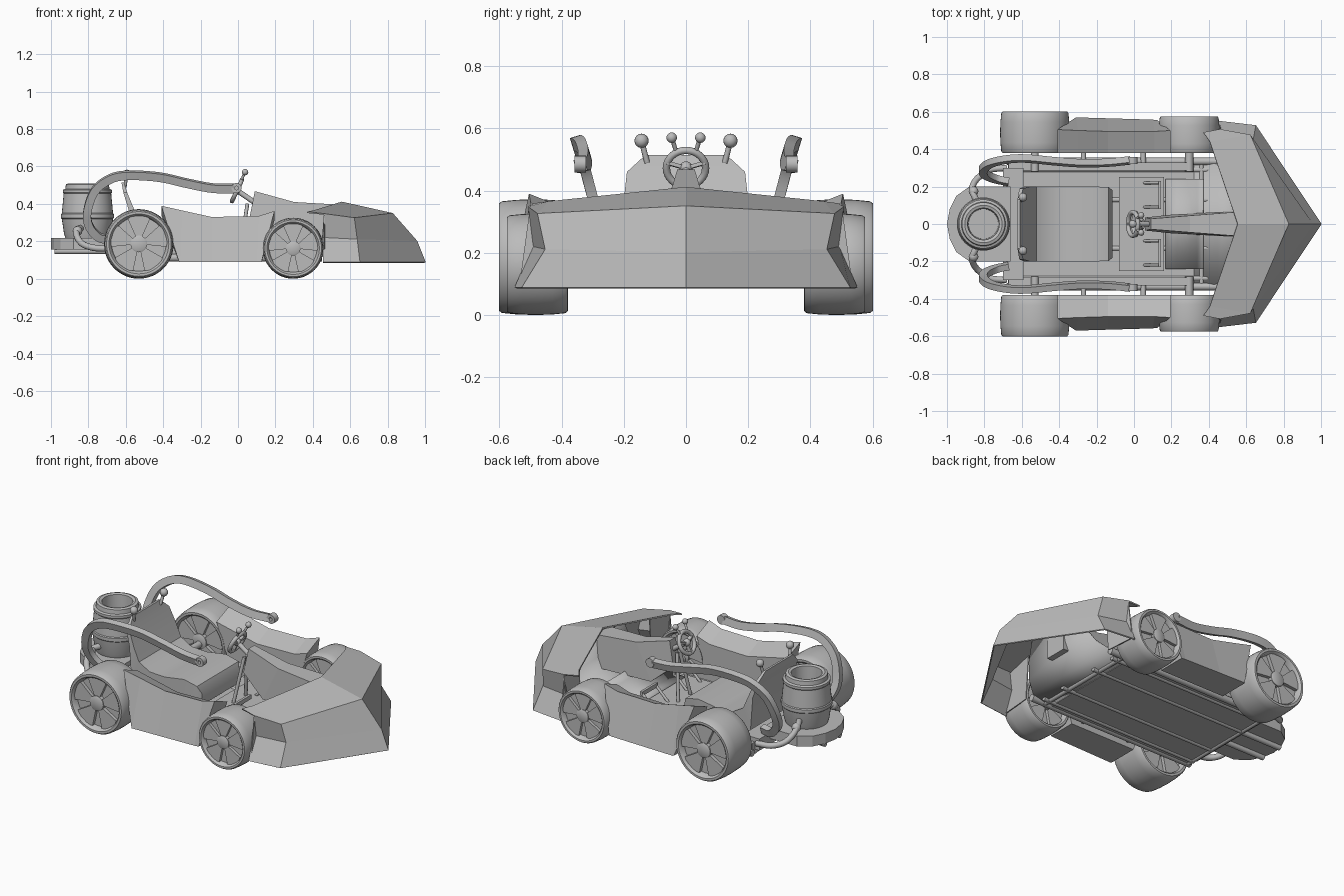
import bpy, bmesh, math
from mathutils import Vector, Matrix

if "Cube" in bpy.data.objects:
    bpy.data.objects.remove(bpy.data.objects["Cube"])

mat = bpy.data.materials.new("plain grey")
mat.diffuse_color = (0.5, 0.5, 0.5, 1)
mat.use_nodes = True
mat.node_tree.nodes["Principled BSDF"].inputs["Base Color"].default_value = mat.diffuse_color


def make(name, verts, faces, smooth=False, matrix=None):
    me = bpy.data.meshes.new(name)
    me.from_pydata([tuple(v) for v in verts], [], faces)
    if matrix:
        me.transform(matrix)
    bm = bmesh.new()
    bm.from_mesh(me)
    bmesh.ops.remove_doubles(bm, verts=bm.verts, dist=1e-5)
    bmesh.ops.recalc_face_normals(bm, faces=bm.faces)
    bm.to_mesh(me)
    bm.free()
    me.materials.append(mat)
    ob = bpy.data.objects.new(name, me)
    bpy.context.collection.objects.link(ob)
    if smooth:
        bpy.ops.object.select_all(action='DESELECT')
        ob.select_set(True)
        bpy.context.view_layer.objects.active = ob
        bpy.ops.object.shade_smooth_by_angle(angle=math.radians(35))
    return ob


def loft(name, rings, smooth=False, closed=True, cap=True, matrix=None):
    n = len(rings[0])
    verts = [p for r in rings for p in r]
    faces = []
    for i in range(len(rings) - 1):
        for j in range(n if closed else n - 1):
            k = (j + 1) % n
            faces.append((i*n + j, i*n + k, (i+1)*n + k, (i+1)*n + j))
    if closed and cap:
        faces += [tuple(range(n)), tuple(range((len(rings)-1)*n, len(rings)*n))]
    return make(name, verts, faces, smooth, matrix)


def lathe(name, prof, matrix, segs=40):
    # prof holds (radius, height) pairs
    rings = [[(max(r, 1e-4)*math.cos(a), max(r, 1e-4)*math.sin(a), h)
              for a in [2*math.pi*i/segs for i in range(segs)]] for r, h in prof]
    return loft(name, rings, True, matrix=matrix)


def smooth_path(pts, steps=6):
    p = [Vector(q) for q in pts]
    p = [2*p[0] - p[1]] + p + [2*p[-1] - p[-2]]
    out = []
    for i in range(1, len(p) - 2):
        a, b, c, d = p[i-1:i+3]
        for k in range(steps):
            t = k/steps
            out.append(0.5*(2*b + (c-a)*t + (2*a-5*b+4*c-d)*t*t + (3*b-a-3*c+d)*t**3))
    return out + [p[-2]]


def sweep(name, pts, section, ref=(0, 1, 0), curve=True):
    path = smooth_path(pts) if curve else [Vector(q) for q in pts]
    rings = []
    for i, q in enumerate(path):
        t = (path[min(i+1, len(path)-1)] - path[max(i-1, 0)]).normalized()
        n = t.cross(Vector(ref)).normalized()
        b = t.cross(n)
        rings.append([q + n*u + b*v for u, v in section])
    return loft(name, rings, True)


def circle(r, n=12):
    return [(r*math.cos(2*math.pi*i/n), r*math.sin(2*math.pi*i/n)) for i in range(n)]


def rect(w, h):
    return [(-w/2, -h/2), (w/2, -h/2), (w/2, h/2), (-w/2, h/2)]


def box(name, x0, x1, y0, y1, z0, z1):
    return loft(name, [[(x, y0, z0), (x, y1, z0), (x, y1, z1), (x, y0, z1)] for x in (x0, x1)])


def slab(name, outline, z0, z1):
    return loft(name, [[(x, y, z) for x, y in outline] for z in (z0, z1)])


def ball(name, c, r):
    lathe(name, [(r*math.sin(a), -r*math.cos(a)) for a in [math.pi*i/8 for i in range(9)]],
          Matrix.Translation(c), 16)


def thicken(ob, t):
    m = ob.modifiers.new("thickness", 'SOLIDIFY')
    m.thickness, m.offset = t, 0


# wheels: crowned tyre, recessed rim, five broad spokes and hub on each face
def wheel(name, x, y, R, w):
    half = [(0, .34), (.78, .34), (.82, .47), (.86, .5), (.93, .5), (.965, .46), (.99, .25), (1, 0)]
    prof = [(r*R, h*w) for r, h in half] + [(r*R, -h*w) for r, h in half[-2::-1]]
    base = Matrix.Translation((x, y, R)) @ Matrix.Rotation(math.pi/2, 4, 'X')
    lathe(name, prof, base, 48)
    for s in (1, -1):
        lathe(name + "_hub", [(0, .3*w*s), (.24*R, .3*w*s), (.24*R, .45*w*s), (.2*R, .47*w*s), (0, .47*w*s)], base, 24)
        for i in range(5):
            m = base @ Matrix.Rotation(math.pi/2 + i*2*math.pi/5, 4, 'Z')
            loft(name + "_spoke", [[(r*R, -d*R, .33*w*s), (r*R, d*R, .33*w*s), (r*R, d*R, .43*w*s),
                                    (r*R, -d*R, .43*w*s)] for r, d in ((.18, .08), (.72, .32), (.8, .2))], matrix=m)


for s in (1, -1):
    wheel("rear_wheel", -.53, s*.49, .186, .222)
    wheel("front_wheel", .295, s*.478, .163, .195)
    sweep("rear_axle", [(-.53, s*.28, .17), (-.53, s*.42, .17)], circle(.02), (0, 0, 1), False)
    sweep("front_axle", [(.295, s*.28, .145), (.295, s*.42, .145)], circle(.022), (0, 0, 1), False)

# nose shell: four rows from rear top edge to bottom lip
rows = [[(.37, .49, .355), (.405, .44, .362), (.554, 0, .408)],
        [(.46, .505, .345), (.62, .475, .324), (.825, 0, .348)],
        [(.45, .49, .22), (.635, .45, .21), (.955, 0, .2)],
        [(.455, .548, .087), (.65, .525, .087), (1, 0, .087)]]
nose = loft("nose_shell", [r + [(x, -y, z) for x, y, z in r[-2::-1]] for r in rows], closed=False)
thicken(nose, .008)

# bulkheads behind the front wheels
for s in (1, -1):
    thicken(loft("nose_bulkhead", [[(x, s*y, .1), (x, s*y*.94, b)] for x, y, b in
                 ((.46, .535, .335), (.475, .35, .362))], closed=False), .006)

# footwell sheet curving up under the nose
thicken(loft("footwell", [[(x, -y, z), (x, y, z)] for x, y, z in
             ((.28, .33, .107), (.38, .33, .11), (.45, .32, .13), (.51, .28, .18),
              (.545, .24, .26), (.555, .2, .37))], True, closed=False), .01)

# steering fin running from the wheel to the nose
loft("centre_fin", [[(x - dx, -b, zb), (x, -w, z), (x, w, z), (x - dx, b, zb)] for x, dx, w, b, z, zb in
     ((.09, .03, .028, .035, .468, .32), (.3, .1, .045, .05, .41, .2), (.56, 0, .065, .07, .395, .2))])

# side pods: outer wall spreads downwards, top falls gently towards the cockpit
pod = [(-.41, -.315, .39, .505, .565), (-.3, -.31, .365, .5, .57), (-.14, -.14, .33, .495, .565),
       (.11, .1, .335, .495, .558), (.195, .125, .362, .5, .555)]
for s in (1, -1):
    loft("side_pod", [[(xt, s*yt, z), (xb, s*yo, .088), (xb, s*.38, .088), (xt, s*.38, z - .05)]
                      for xt, xb, z, yt, yo in pod])
    for x in (-.27, .05):
        sweep("pod_strut", [(x, s*.3, .13), (x, s*.4, .13)], circle(.014), (0, 0, 1), False)

# chassis floor and rails
slab("floor", [(-.67, -.33), (.32, -.33), (.32, .33), (-.67, .33)], .1, .114)
for s in (1, -1):
    sweep("side_rail", [(-.68, s*.335, .112), (.45, s*.335, .112)], circle(.02), curve=False)
    for y in (.13, .29):
        sweep("under_rail", [(-.67, s*y, .106), (.4, s*y, .106)], circle(.014), curve=False)
    box("inner_sill", -.67, .3, s*.285, s*.33, .11, .165)
for x in (-.66, .36):
    sweep("cross_tube", [(x, -.33, .106), (x, .33, .106)], circle(.014), (0, 0, 1), False)
box("rear_deck", -.7, -.59, -.3, .3, .12, .19)
box("foot_tray", -.08, .16, -.25, .25, .114, .135)
foot = loft("foot_rest", [[(x, -.24, z), (x, .24, z)] for x, z in
            ((.17, .12), (.23, .125), (.29, .145), (.34, .185), (.37, .22))], True, closed=False)
thicken(foot, .01)

# pedals on legs
for s in (1, -1):
    box("pedal", .13, .145, s*.08, s*.23, .2, .225)
    for y in (.09, .22):
        sweep("pedal_leg", [(.05, s*y, .125), (.137, s*y, .21)], circle(.008), curve=False)

# seat: raised cushion and thin leaning back in one
seat = [(-.115, .13, -.115, .2, .18), (-.15, .12, -.135, .245, .198), (-.24, .12, -.22, .265, .2),
        (-.35, .12, -.35, .245, .2), (-.46, .12, -.45, .25, .2), (-.57, .17, -.52, .29, .2),
        (-.585, .37, -.555, .37, .2), (-.613, .46, -.592, .46, .19), (-.623, .515, -.61, .515, .13)]
loft("seat", [[(xb, -w, zb), (xb, w, zb), (xt, w, zt), (xt, -w, zt)] for xb, zb, xt, zt, w in seat], True)
for s in (1, -1):
    sweep("seat_post", [(-.605, s*.125, .49), (-.594, s*.143, .56)], circle(.009), curve=False)
    ball("seat_knob", (-.594, s*.143, .56), .023)

# arched side bars, tilted outwards, ending in an eyelet
for s in (1, -1):
    sweep("arch_bar", [(x, s*y, z) for x, y, z in
          ((-.67, .225, .215), (-.74, .24, .22), (-.795, .265, .28), (-.805, .295, .36), (-.765, .325, .47),
           (-.68, .345, .535), (-.58, .35, .553), (-.42, .335, .543), (-.28, .325, .512), (-.14, .328, .485),
           (-.02, .34, .482))], rect(.044, .034), (0, 1, -.3*s))
    m = Matrix.Translation((-.008, s*.34, .485)) @ Matrix.Rotation(math.pi/2, 4, 'X')
    lathe("arch_eyelet", [(.01, -.018), (.027, -.018), (.027, .018), (.01, .018), (.01, -.018)], m, 20)

# steering wheel, knobs and column
bpy.ops.mesh.primitive_torus_add(major_radius=.063, minor_radius=.012, major_segments=32, minor_segments=10,
                                 location=(-.005, 0, .472), rotation=(0, math.radians(-65), 0))
sw = bpy.context.object
sw.name = "steering_wheel"
sw.data.materials.append(mat)
bpy.ops.object.shade_smooth()
for y, z in ((.062, .02), (-.062, .02), (0, -.06)):
    sweep("steering_spoke", [(-.005, 0, .472), (-.005 + z*.46, y, .472 + z*.9)], rect(.012, .022), (1, 0, .1), False)
ball("steering_hub", (-.005, 0, .472), .022)
for s in (1, -1):
    sweep("knob_stalk", [(.015, s*.03, .52), (.037, s*.045, .568)], circle(.007), curve=False)
    ball("steering_knob", (.038, s*.046, .57), .017)
    sweep("column_leg", [(.05, s*.012, .4), (.01, s*.06, .125)], circle(.01), curve=False)
sweep("steering_column", [(-.005, 0, .472), (.1, 0, .4)], circle(.014), curve=False)

# rear platform
half = [(-.66, .2), (-.88, .2), (-.95, .15), (-.985, .08)]
out = half + [(-1, 0)] + [(x, -y) for x, y in half[::-1]]
slab("rear_platform", out, .155, .217)
for s in (1, -1):
    sweep("platform_tube", [(-.98, s*.07, .147), (-.65, s*.07, .147)], circle(.016), curve=False)
    # bent side pipe with a collar
    sweep("side_pipe", [(x, s*y, z) for x, y, z in ((-.84, .12, .27), (-.862, .17, .262), (-.86, .21, .225),
          (-.83, .25, .185), (-.77, .29, .165), (-.68, .3, .16))], circle(.017), (0, 0, 1))
    ball("pipe_collar", (-.858, s*.175, .255), .026)

# open-topped barrel
lathe("barrel", [(0, .21), (.115, .21), (.125, .24), (.137, .32), (.142, .325), (.142, .345),
                 (.137, .35), (.127, .455), (.131, .46), (.131, .475), (.118, .48), (.115, .505), (.1, .51),
                 (.085, .505), (.08, .4), (0, .4)], Matrix.Translation((-.805, 0, 0)), 40)
